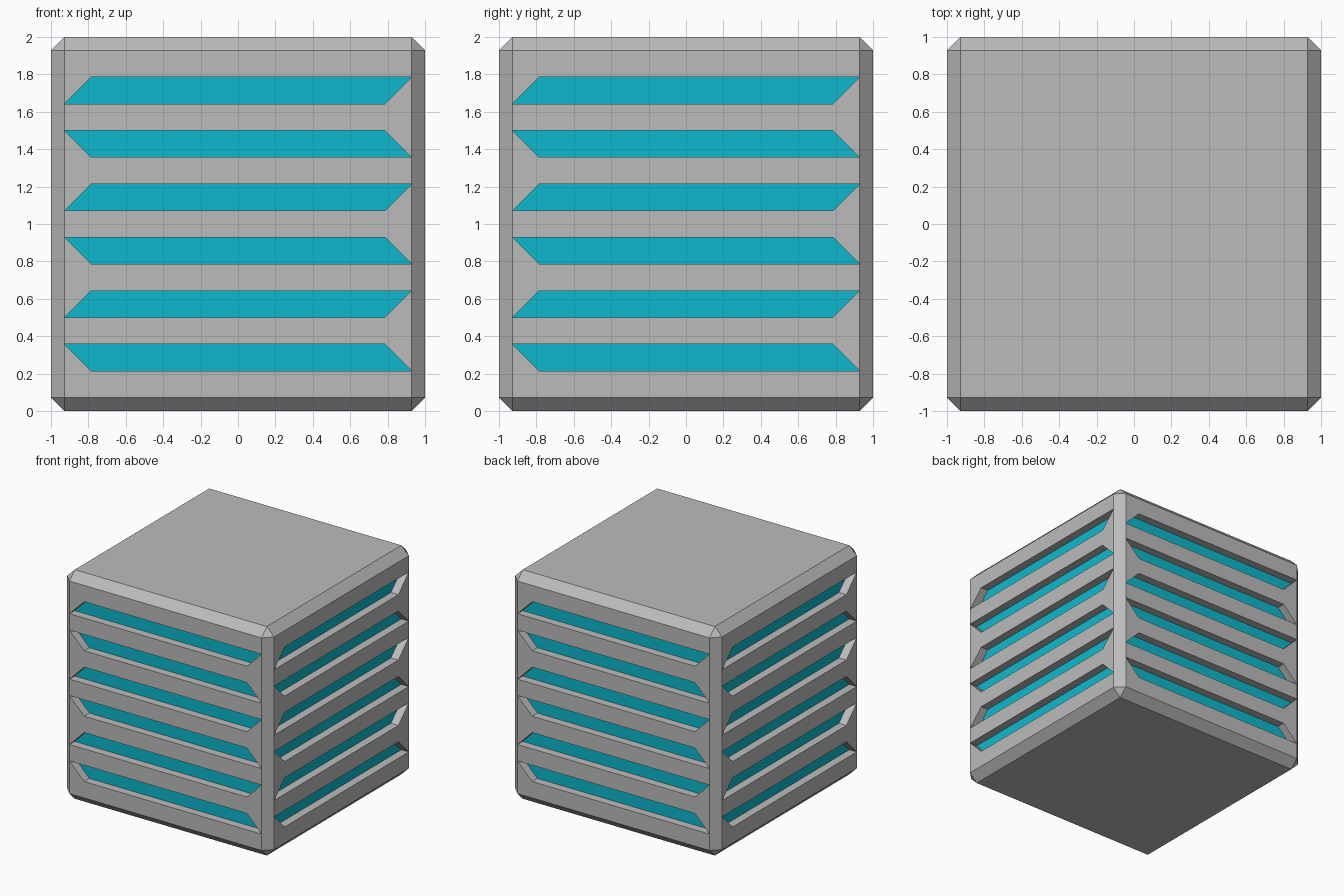
import bpy, bmesh, math
from mathutils import Matrix

if "Cube" in bpy.data.objects:
    bpy.data.objects.remove(bpy.data.objects["Cube"])

C = 0.072            # chamfer size
E = 1 - C            # half width of each flat face
H = 2 * E / 13       # height of one strip (slats and slots alternate)
D = 0.072            # slot depth


def material(name, rgb):
    m = bpy.data.materials.new(name)
    m.diffuse_color = (*rgb, 1)
    m.use_nodes = True
    m.node_tree.nodes["Principled BSDF"].inputs["Base Color"].default_value = m.diffuse_color
    return m


grey = material("grey metal", (0.5, 0.5, 0.5))
cyan = material("cyan glow", (0.004, 0.485, 0.61))


def add_object(name, bm, mat):
    bmesh.ops.remove_doubles(bm, verts=bm.verts, dist=1e-5)
    me = bpy.data.meshes.new(name)
    bm.to_mesh(me)
    bm.free()
    me.materials.append(mat)
    ob = bpy.data.objects.new(name, me)
    bpy.context.collection.objects.link(ob)


def face(bm, rot, pts):
    bm.faces.new([bm.verts.new(rot @ Matrix.Translation(p).translation) for p in pts])


# Chamfered case, with the four flat side faces opened for the grilles
case = bmesh.new()
bmesh.ops.create_cube(case, size=2, matrix=Matrix.Translation((0, 0, 1)))
bmesh.ops.bevel(case, geom=case.edges[:], offset=C, segments=1,
                affect='EDGES', offset_type='OFFSET')
sides = [f for f in case.faces
         if abs(f.normal.z) < 0.01 and max(abs(f.normal.x), abs(f.normal.y)) > 0.99]
bmesh.ops.delete(case, geom=sides, context='FACES')
add_object("chamfered_case", case, grey)

# Slatted grilles and the glowing strips at the bottom of their slots
grille, glow = bmesh.new(), bmesh.new()
for side in range(4):
    rot = Matrix.Rotation(side * math.pi / 2, 4, 'Z')
    for i in range(13):
        lo, hi = C + i * H, C + (i + 1) * H
        if i % 2 == 0:                     # plain slat
            face(grille, rot, [(-E, -1, lo), (E, -1, lo), (E, -1, hi), (-E, -1, hi)])
            continue
        # slot outline leans alternately left and right
        a, b = (H, 0) if i % 4 == 1 else (0, H)
        slot = [(-E + a, lo), (E - b, lo), (E - a, hi), (-E + b, hi)]
        corners = [(-E, lo), (E, lo), (E, hi), (-E, hi)]
        # triangles filling the strip beside the slot ends
        for j, k in ((3, 0), (1, 2)):
            tip = corners[j] if slot[j] != corners[j] else corners[k]
            face(grille, rot, [(x, -1, z) for x, z in (slot[j], tip, slot[k])])
        # slot walls
        for j in range(4):
            (x0, z0), (x1, z1) = slot[j], slot[(j + 1) % 4]
            face(grille, rot, [(x0, -1, z0), (x1, -1, z1),
                               (x1, D - 1, z1), (x0, D - 1, z0)])
        face(glow, rot, [(x, D - 1, z) for x, z in slot])
add_object("slatted_grilles", grille, grey)
add_object("glowing_strips", glow, cyan)
